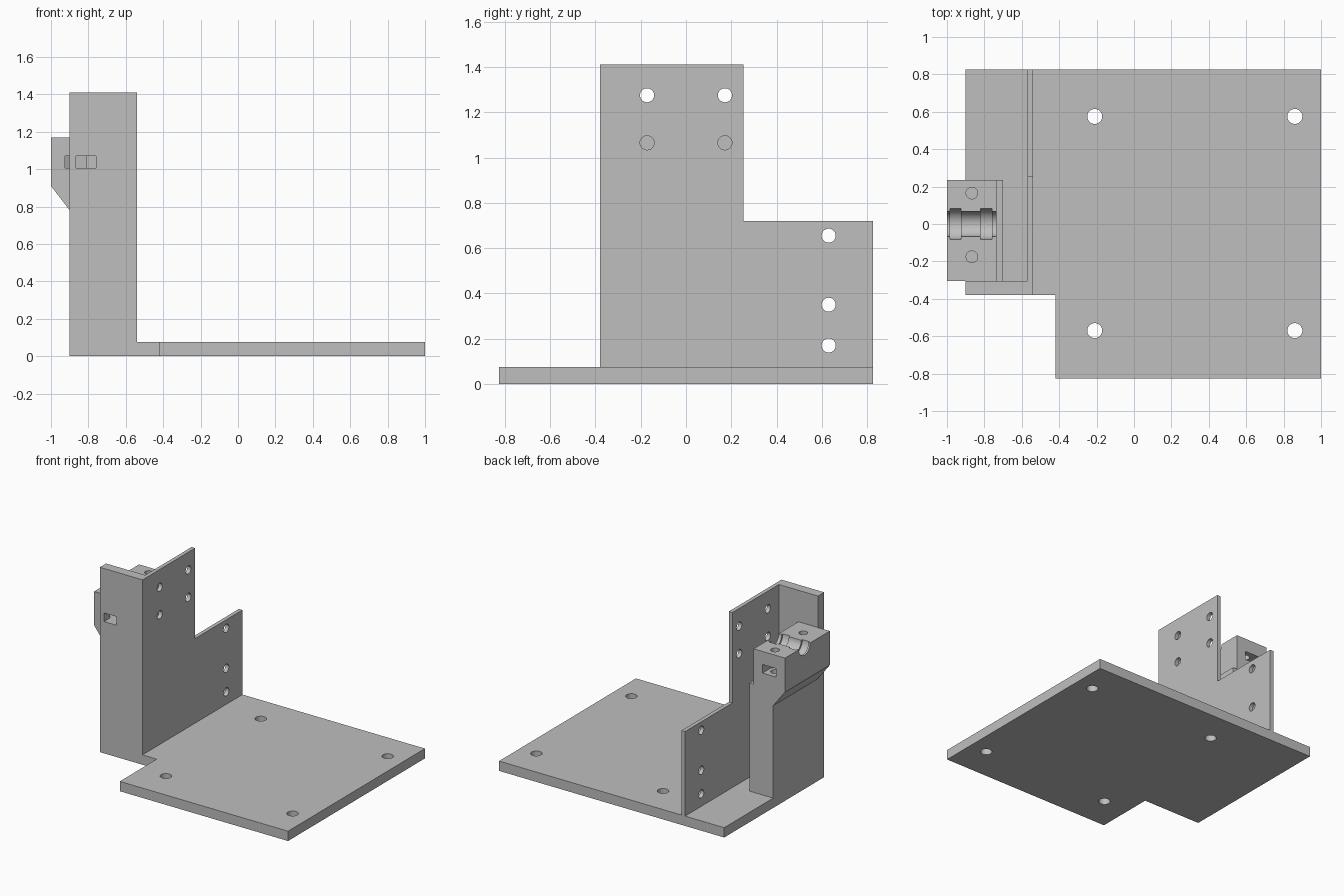
import bpy, bmesh, math
from mathutils import Matrix, Vector

if "Cube" in bpy.data.objects:
    bpy.data.objects.remove(bpy.data.objects["Cube"], do_unlink=True)

GREY = (0.52, 0.52, 0.52, 1)
mat = bpy.data.materials.new("light grey")
mat.use_nodes = True
mat.diffuse_color = GREY
mat.node_tree.nodes["Principled BSDF"].inputs["Base Color"].default_value = GREY

# Maps a profile point (a, b) and a depth d to space, by extrusion axis
PLACE = {
    "x": lambda a, b, d: (d, a, b),
    "y": lambda a, b, d: (a, d, b),
    "z": lambda a, b, d: (a, b, d),
}


def prism(name, profile, axis, start, end):
    """Extrude a flat profile along an axis."""
    bm = bmesh.new()
    face = bm.faces.new([bm.verts.new(PLACE[axis](a, b, start)) for a, b in profile])
    out = bmesh.ops.extrude_face_region(bm, geom=[face])
    verts = [g for g in out["geom"] if isinstance(g, bmesh.types.BMVert)]
    shift = Vector(PLACE[axis](0, 0, end - start))
    bmesh.ops.translate(bm, verts=verts, vec=shift)
    bmesh.ops.recalc_face_normals(bm, faces=bm.faces)
    mesh = bpy.data.meshes.new(name)
    bm.to_mesh(mesh)
    bm.free()
    mesh.materials.append(mat)
    obj = bpy.data.objects.new(name, mesh)
    bpy.context.collection.objects.link(obj)
    return obj


def rect(a0, a1, b0, b1):
    return [(a0, b0), (a1, b0), (a1, b1), (a0, b1)]


def round_cutter(a, b, radius, axis, start, end, sides=40):
    ring = [(a + radius * math.cos(math.tau * i / sides),
             b + radius * math.sin(math.tau * i / sides)) for i in range(sides)]
    return prism("cutter", ring, axis, start, end)


def carve(obj, cutters):
    """Subtract each cutter, then discard it."""
    for c in cutters:
        m = obj.modifiers.new("cut", "BOOLEAN")
        m.operation, m.solver, m.object = "DIFFERENCE", "EXACT", c
    bpy.context.view_layer.update()
    baked = bpy.data.meshes.new_from_object(obj.evaluated_get(bpy.context.evaluated_depsgraph_get()))
    obj.modifiers.clear()
    obj.data = baked
    for c in cutters:
        bpy.data.objects.remove(c, do_unlink=True)
    bpy.ops.object.select_all(action="DESELECT")
    obj.select_set(True)
    bpy.context.view_layer.objects.active = obj
    bpy.ops.object.shade_smooth_by_angle(angle=math.radians(30))


FLOOR = 0.075

# Base plate with a notched corner and four mounting holes
base = prism("base_plate", [(-0.42, -0.825), (1, -0.825), (1, 0.825), (-0.9, 0.825),
                            (-0.9, -0.38), (-0.42, -0.38)], "z", 0, FLOOR)
carve(base, [round_cutter(x, y, 0.04, "z", -0.1, 0.2)
             for x in (-0.21, 0.86) for y in (-0.57, 0.575)])

# Stepped upright wall with screw holes
wall = prism("side_wall", [(-0.38, FLOOR), (0.825, FLOOR), (0.825, 0.72), (0.255, 0.72),
                           (0.255, 1.41), (-0.38, 1.41)], "x", -0.57, -0.54)
wall_holes = [(y, z) for y in (-0.172, 0.172) for z in (1.065, 1.275)]
wall_holes += [(0.63, z) for z in (0.17, 0.35, 0.655)]
carve(wall, [round_cutter(y, z, 0.031, "x", -0.65, -0.5) for y, z in wall_holes])

# Front plate with an access slot
front = prism("front_plate", rect(-0.9, -0.57, FLOOR, 1.41), "y", -0.38, -0.305)
carve(front, [prism("cutter", rect(-0.865, -0.76, 1.005, 1.07), "y", -0.5, -0.2)])

# Column with an overhanging head
column = prism("rod_holder", [(-0.9, FLOOR), (-0.7, FLOOR), (-0.7, 0.9), (-0.735, 0.9),
                              (-0.735, 1.17), (-1, 1.17), (-1, 0.91), (-0.9, 0.78)],
               "y", -0.305, 0.235)
# Rod channel with two wider bands
cutters = [round_cutter(0, 1.17, 0.068, "x", -1.1, -0.65),
           round_cutter(0, 1.17, 0.082, "x", -0.985, -0.925),
           round_cutter(0, 1.17, 0.082, "x", -0.82, -0.76)]
# Screw holes and nut pockets with pointed ends
for y, outer, side in ((0.165, 0.3, 1), (-0.175, -0.4, -1)):
    cutters.append(round_cutter(-0.867, y, 0.031, "z", 0.95, 1.3))
    pocket = [(-0.925, outer), (-0.81, outer), (-0.81, y - side * 0.033),
              (-0.867, y - side * 0.066), (-0.925, y - side * 0.033)]
    cutters.append(prism("cutter", pocket, "z", 1.005, 1.07))
carve(column, cutters)
